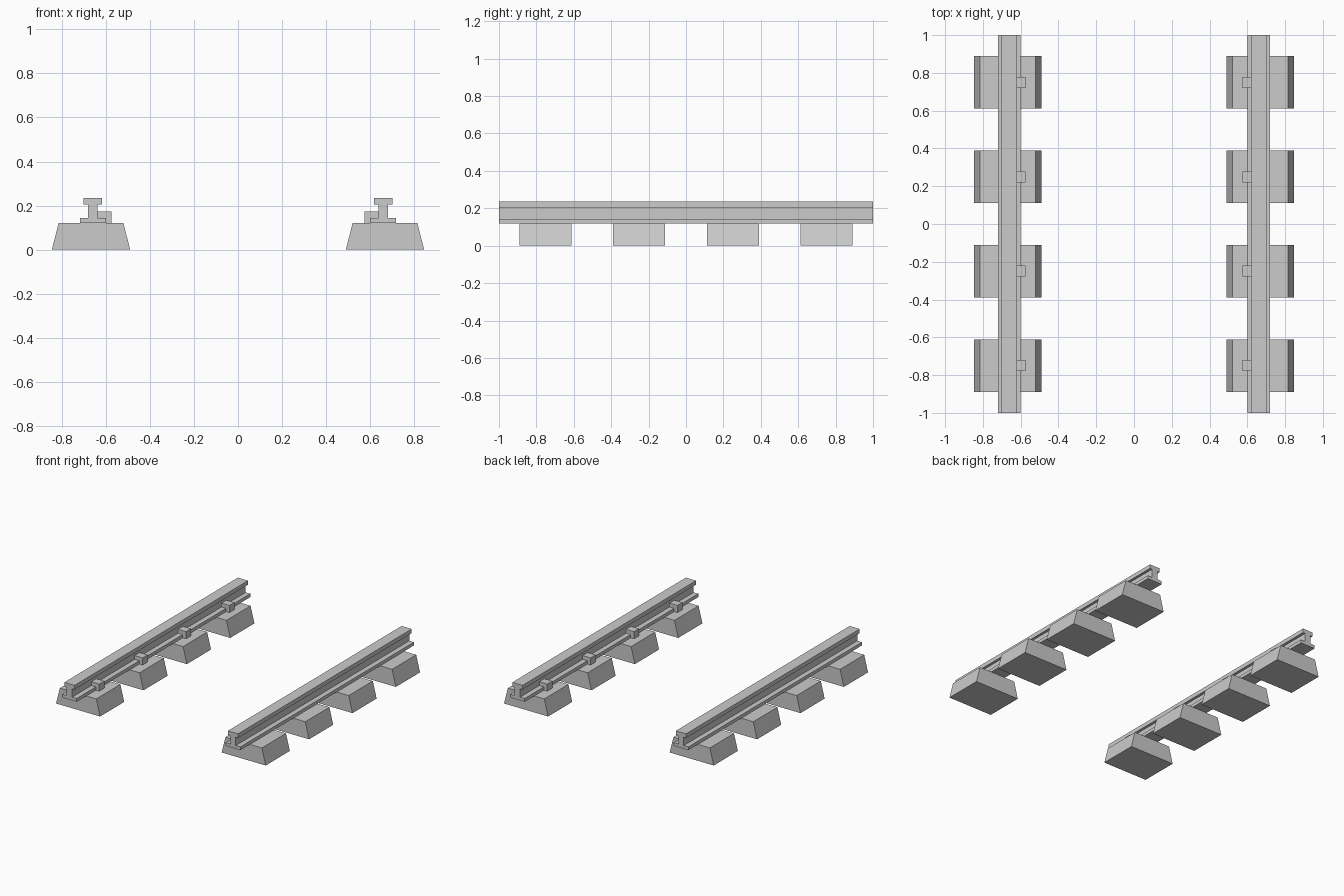
import bpy
import bmesh

if "Cube" in bpy.data.objects:
    bpy.data.objects.remove(bpy.data.objects["Cube"])

TRACK_Y = (-0.75, -0.25, 0.25, 0.75)
RAIL_X = 0.66      # rail centre line
BLOCK_X = 0.668    # support block centre line
DECK = 0.12        # top of blocks


def extrude_profile(name, profile, y_mid, half_len):
    """Closed (x, z) outline extruded along y."""
    bm = bmesh.new()
    face = bm.faces.new([bm.verts.new((x, y_mid - half_len, z)) for x, z in profile])
    ext = bmesh.ops.extrude_face_region(bm, geom=[face])
    verts = [v for v in ext["geom"] if isinstance(v, bmesh.types.BMVert)]
    bmesh.ops.translate(bm, verts=verts, vec=(0, 2 * half_len, 0))
    bmesh.ops.recalc_face_normals(bm, faces=bm.faces[:])
    mesh = bpy.data.meshes.new(name)
    bm.to_mesh(mesh)
    bm.free()
    obj = bpy.data.objects.new(name, mesh)
    bpy.context.collection.objects.link(obj)
    return obj


def side_profile(points, side):
    return [(side * x, z) for x, z in points]


# I-shaped rail section: foot, web, head
half = [(0.059, DECK), (0.059, 0.144), (0.022, 0.144),
        (0.022, 0.205), (0.041, 0.205), (0.041, 0.235)]
rail = [(RAIL_X + x, z) for x, z in half] + [(RAIL_X - x, z) for x, z in reversed(half)]

# Tapered support block section
block = [(BLOCK_X - 0.178, 0), (BLOCK_X + 0.178, 0),
         (BLOCK_X + 0.147, DECK), (BLOCK_X - 0.147, DECK)]

# Clip hooked over the inner edge of the rail foot
clip = [(0.574, DECK), (0.601, DECK), (0.601, 0.144),
        (0.638, 0.144), (0.638, 0.172), (0.574, 0.172)]

for label, side in (("left", -1), ("right", 1)):
    extrude_profile(f"{label}_rail", side_profile(rail, side), 0, 1.0)
    for i, y in enumerate(TRACK_Y, 1):
        extrude_profile(f"{label}_support_block_{i}", side_profile(block, side), y, 0.139)
        extrude_profile(f"{label}_rail_clip_{i}", side_profile(clip, side), y, 0.029)
